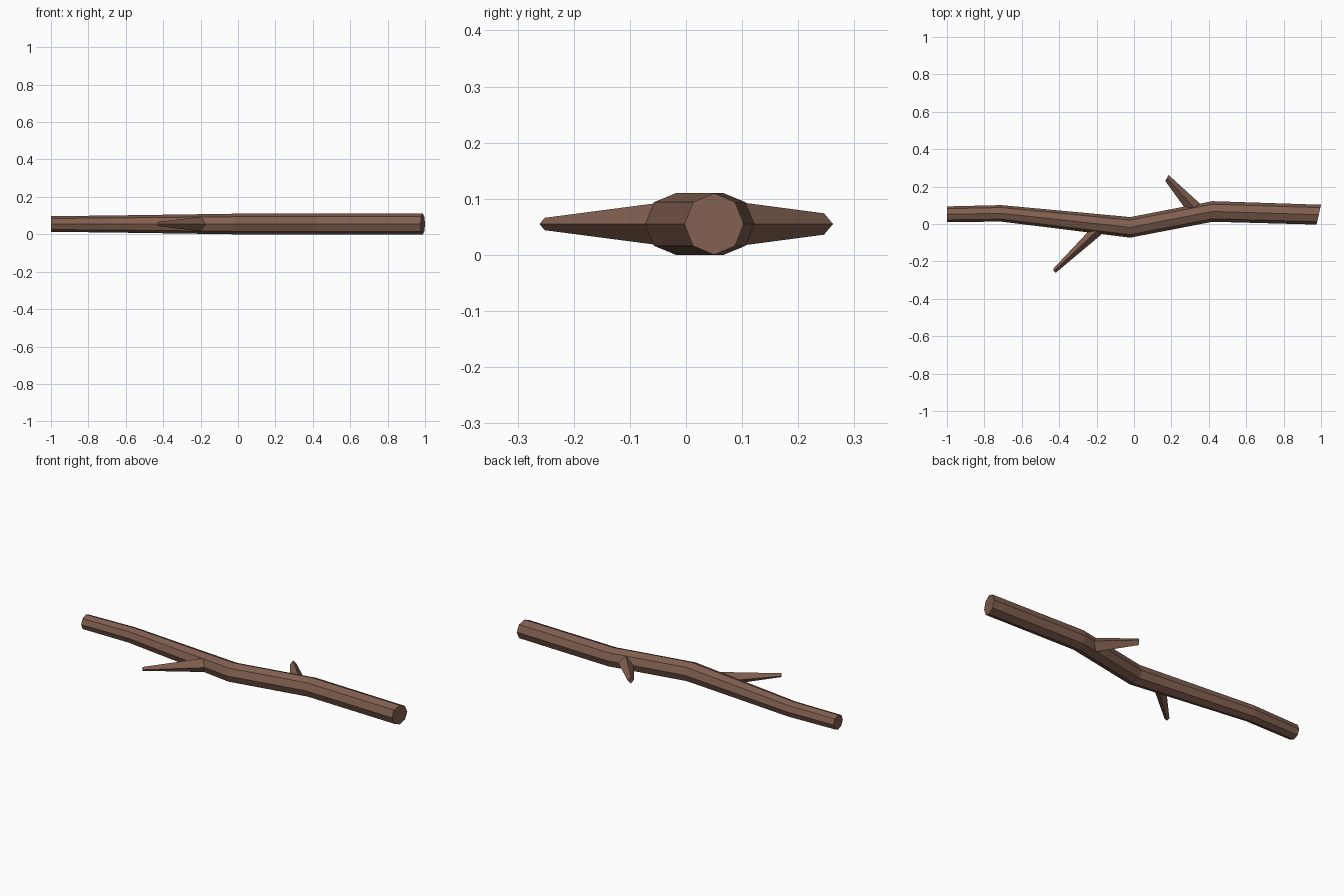
import bpy
import bmesh
from math import cos, sin, tau

cube = bpy.data.objects.get("Cube")
if cube:
    bpy.data.objects.remove(cube, do_unlink=True)

# Bark material
bark = bpy.data.materials.new("brown bark")
bark.use_nodes = True
colour = (0.22, 0.115, 0.08, 1)
bark.diffuse_color = colour
bark.node_tree.nodes["Principled BSDF"].inputs["Base Color"].default_value = colour

MID_Z = 0.055


def loft(name, sides, sections):
    """Join rings, each given as centre x, y, sideways half-axis x, y and half-height."""
    bm = bmesh.new()
    rings = []
    for cx, cy, ax, ay, h in sections:
        ring = []
        for i in range(sides):
            c, s = cos(tau * i / sides), sin(tau * i / sides)
            ring.append(bm.verts.new((cx + ax * c, cy + ay * c, MID_Z + h * s)))
        rings.append(ring)
    for a, b in zip(rings, rings[1:]):
        for i in range(sides):
            j = (i + 1) % sides
            bm.faces.new((a[i], a[j], b[j], b[i]))
    bm.faces.new(rings[0])
    bm.faces.new(rings[-1])
    bmesh.ops.recalc_face_normals(bm, faces=bm.faces)
    mesh = bpy.data.meshes.new(name)
    bm.to_mesh(mesh)
    bm.free()
    mesh.materials.append(bark)
    obj = bpy.data.objects.new(name, mesh)
    bpy.context.collection.objects.link(obj)
    return obj


# Crooked main stick, thinner towards -x
loft("main_stick", 8, [
    (-1.0, 0.052, 0, 0.042, 0.042),
    (-0.71, 0.057, 0, 0.044, 0.045),
    (-0.02, -0.018, 0, 0.055, 0.055),
    (0.42, 0.067, 0, 0.055, 0.055),
    (0.988, 0.05, 0.012, 0.053, 0.055),
])

# Side twigs: buried root, collar at the bark, tip
loft("front_twig", 4, [
    (-0.18, -0.01, 0.02, -0.015, 0.03),
    (-0.2, -0.038, 0.026, -0.018, 0.039),
    (-0.427, -0.252, 0.008, -0.009, 0.011),
])
loft("back_twig", 4, [
    (0.34, 0.06, 0.025, 0.015, 0.03),
    (0.32, 0.087, 0.033, 0.022, 0.04),
    (0.176, 0.246, 0.009, 0.016, 0.019),
])
